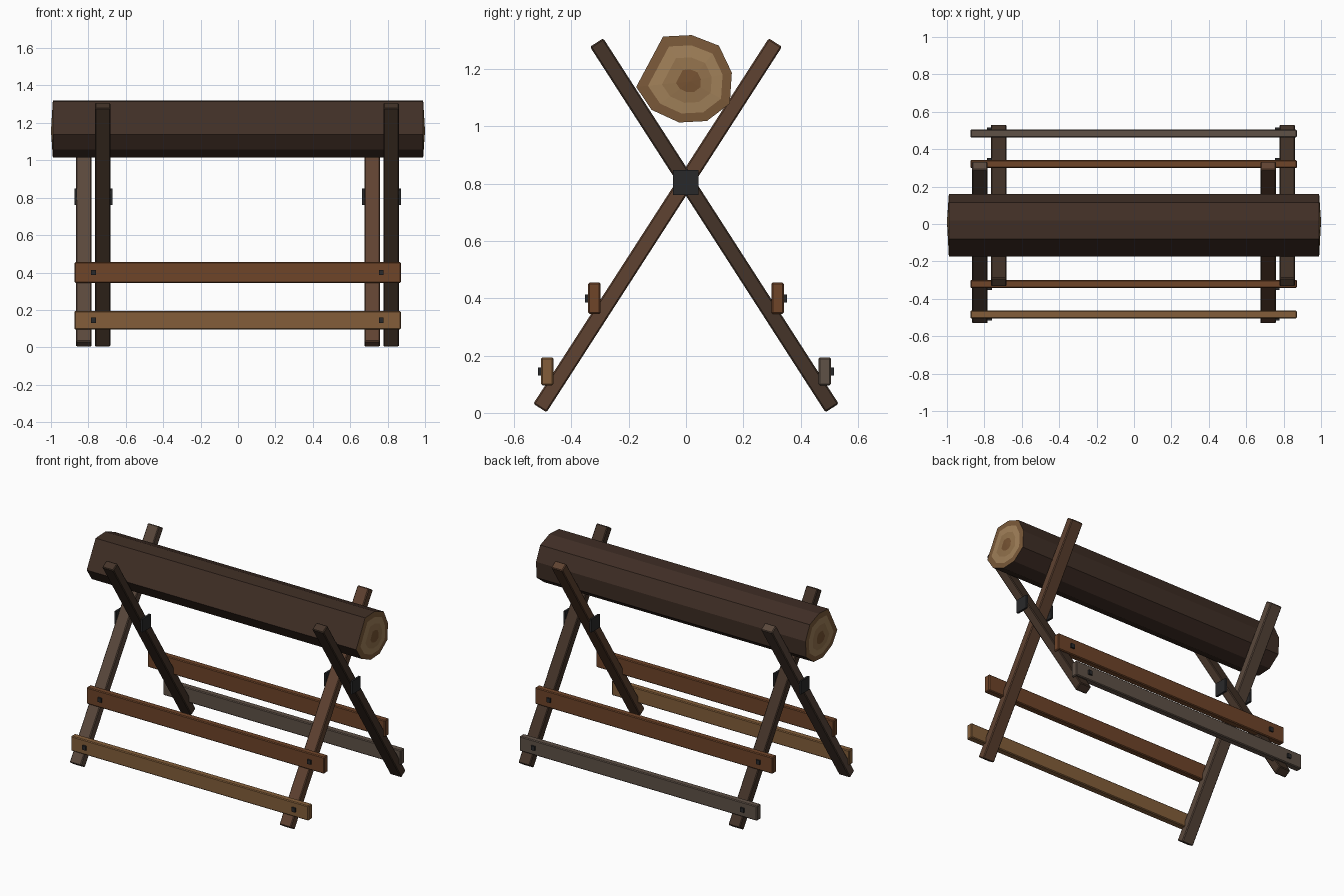
import bpy, bmesh, math
from mathutils import Matrix, Vector

if "Cube" in bpy.data.objects:
    bpy.data.objects.remove(bpy.data.objects["Cube"])


def material(name, rgb):
    lin = [(c / 255) ** 2.2 for c in rgb]
    m = bpy.data.materials.new(name)
    m.diffuse_color = (*lin, 1)
    m.use_nodes = True
    m.node_tree.nodes["Principled BSDF"].inputs["Base Color"].default_value = m.diffuse_color
    return m


BARK = material("bark", (66, 50, 42))
RINGS = [material("ring_outer", (122, 90, 60)), material("ring_light", (160, 128, 90)),
         material("ring_mid", (146, 114, 78)), material("ring_core", (118, 84, 54))]
LEG_GREY = material("leg_grey", (90, 73, 62))
LEG_DARK = material("leg_dark", (70, 55, 45))
LEG_WARM = material("leg_warm", (95, 68, 52))
ORANGE = material("plank_orange", (110, 70, 45))
TAN = material("plank_tan", (130, 94, 60))
GREY = material("plank_grey", (95, 82, 72))
IRON = material("iron", (45, 45, 46))


def add_object(name, bm, mats):
    me = bpy.data.meshes.new(name)
    bm.normal_update()
    bm.to_mesh(me)
    bm.free()
    for m in mats:
        me.materials.append(m)
    ob = bpy.data.objects.new(name, me)
    bpy.context.collection.objects.link(ob)
    return ob


def box(name, center, size, mat, tilt=0, bevel=0):
    bm = bmesh.new()
    bmesh.ops.create_cube(bm, size=1)
    bm.transform(Matrix.Translation(center) @ Matrix.Rotation(tilt, 4, 'X')
                 @ Matrix.Diagonal((*size, 1)))
    ob = add_object(name, bm, [mat])
    if bevel:
        mod = ob.modifiers.new("bevel", 'BEVEL')
        mod.width = bevel
        mod.segments = 1
    return ob


# Log: nine-sided bark with slightly domed cut ends
profile = [(-.08, 1.314), (.02, 1.319), (.115, 1.282), (.16, 1.188), (.153, 1.08),
           (.073, 1.019), (-.024, 1.014), (-.12, 1.058), (-.174, 1.138)]
n = len(profile)
cy = sum(p[0] for p in profile) / n
cz = sum(p[1] for p in profile) / n
bm = bmesh.new()


def ring(x, f):
    return [bm.verts.new((x, cy + (y - cy) * f, cz + (z - cz) * f)) for y, z in profile]


def bridge(a, b, idx):
    for i in range(n):
        j = (i + 1) % n
        bm.faces.new((a[i], a[j], b[j], b[i])).material_index = idx


ends = []
for s in (-1, 1):
    outer = ring(s * .99, 1)
    ends.append(outer)
    prev = outer
    for k, f in enumerate((.78, .52, .26)):
        cur = ring(s * (.99 + .01 * (1 - f)), f)
        bridge(prev, cur, k + 1)
        prev = cur
    tip = bm.verts.new((s, cy, cz))
    for i in range(n):
        bm.faces.new((prev[i], prev[(i + 1) % n], tip)).material_index = 4
bridge(ends[0], ends[1], 0)
bmesh.ops.recalc_face_normals(bm, faces=bm.faces)
add_object("log", bm, [BARK] + RINGS)

# Crossed legs: lean +1 runs from front foot to rear top
lean_angle = math.atan2(.822, 1.276)
leg_length = math.hypot(.822, 1.276)
for name, x, lean, mat in (("left_outer_leg", -.824, 1, LEG_GREY),
                           ("left_inner_leg", -.724, -1, LEG_DARK),
                           ("right_inner_leg", .717, 1, LEG_WARM),
                           ("right_outer_leg", .819, -1, LEG_DARK)):
    box(name, (x, -.099 * lean, .655), (.083, .055, leg_length), mat,
        -lean * lean_angle, .005)

# Iron plates where the legs cross
for name, x in (("left_outer_plate", -.868), ("left_inner_plate", -.677),
                ("right_inner_plate", .671), ("right_outer_plate", .864)):
    box(name, (x, -.001, .804), (.014, .088, .088), IRON)

# Stretcher planks with nail heads, front and back
for side, s, upper, lower in (("front", -1, ORANGE, TAN), ("back", 1, ORANGE, GREY)):
    for level, y, z, h, mat in (("upper", .32, .4, .11, upper),
                                ("lower", .484, .145, .098, lower)):
        box(f"{side}_{level}_plank", (-.002, s * y, z), (1.745, .043, h), mat, 0, .005)
        for end, x in (("left", -.772), ("right", .766)):
            box(f"{side}_{level}_{end}_nail", (x, s * (y + .024), z),
                (.026, .016, .028), IRON)
